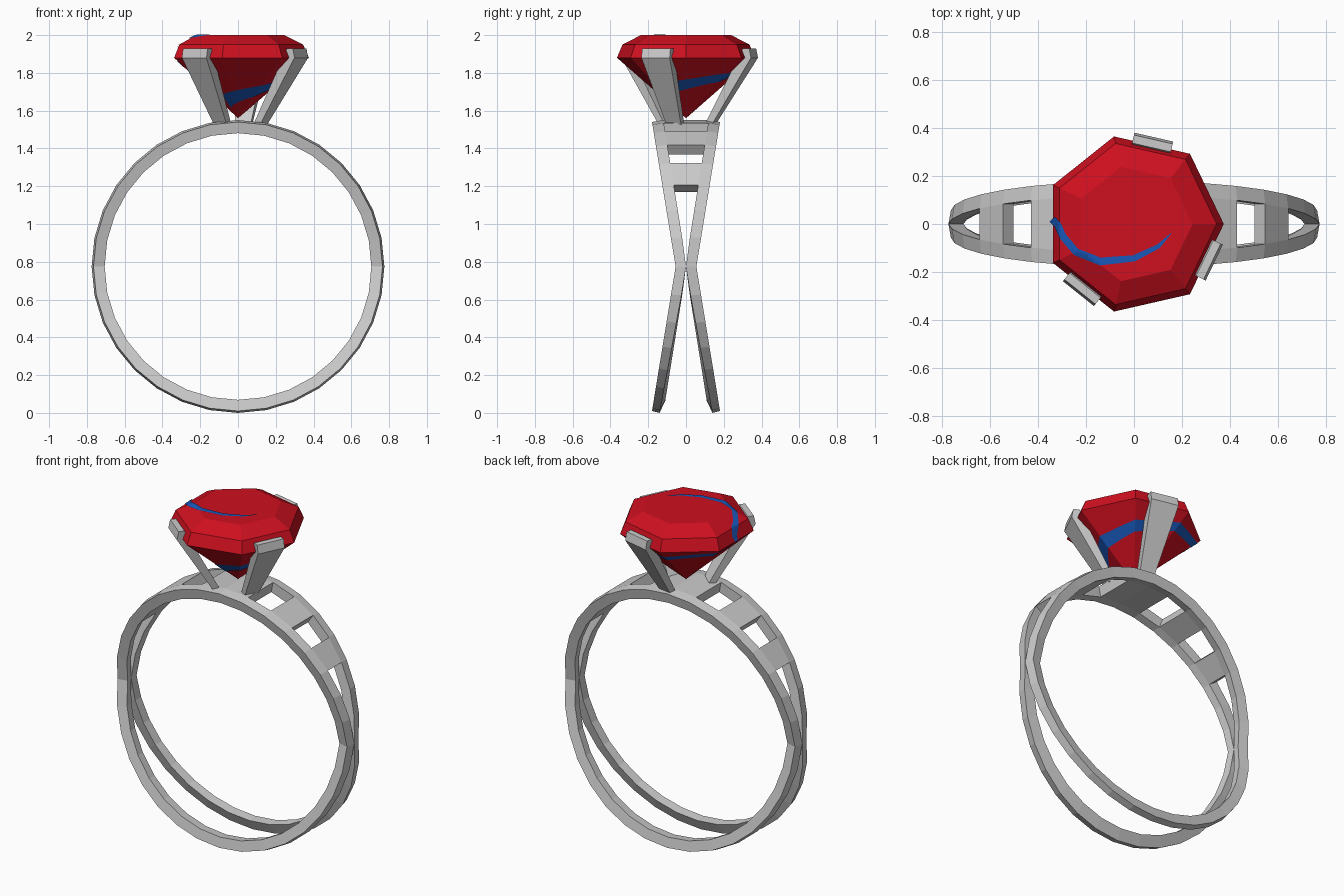
import bpy
from math import pi, cos, sin, atan2, hypot

if "Cube" in bpy.data.objects:
    bpy.data.objects.remove(bpy.data.objects["Cube"])


def material(name, rgb):
    m = bpy.data.materials.new(name)
    m.diffuse_color = (*rgb, 1)
    m.use_nodes = True
    m.node_tree.nodes["Principled BSDF"].inputs["Base Color"].default_value = m.diffuse_color
    return m


def make(name, verts, faces, mat=None):
    me = bpy.data.meshes.new(name)
    me.from_pydata(verts, [], faces)
    me.validate()
    me.update()
    ob = bpy.data.objects.new(name, me)
    bpy.context.collection.objects.link(ob)
    if mat:
        me.materials.append(mat)
    return ob


RED = material("ruby_red", (0.62, 0.005, 0.014))
BLUE = material("stripe_blue", (0.01, 0.1, 0.5))

# Split shank: two bands that pinch together at the sides, 32 segments
N, CZ = 32, 0.775
verts, faces = [], []
for i in range(N):
    a = 2 * pi * i / N                     # measured from the top
    c = abs(cos(a))
    low = 0.02 * c if cos(a) < 0 else 0
    yo, yi = 0.055 + 0.125 * c, max(0.0, 0.124 * c - 0.004)
    section = [(yo, 0.765), (yi + low, 0.775), (yi - low * 0.5, 0.712), (yo - 0.012, 0.706)]
    for s in (1, -1):
        verts += [(r * sin(a), s * y, CZ + r * cos(a)) for y, r in section]


def vid(i, side, k):
    return (i % N) * 8 + side * 4 + k % 4


# segments (either side of the top) where a bridge joins the bands
bridges = {0, 2, 4, N - 1, N - 3, N - 5}
for i in range(N):
    for side in (0, 1):
        for k in range(4):
            if k == 1 and i in bridges:
                continue
            q = [vid(i, side, k), vid(i, side, k + 1), vid(i + 1, side, k + 1), vid(i + 1, side, k)]
            faces.append(q if side == 0 else q[::-1])
    if i in bridges:
        for k, flip in ((1, False), (2, True)):
            q = [vid(i, 0, k), vid(i, 1, k), vid(i + 1, 1, k), vid(i + 1, 0, k)]
            faces.append(q[::-1] if flip else q)
        for j, other, flip in ((i, i - 1, False), (i + 1, i + 1, True)):
            if other % N not in bridges:
                q = [vid(j, 0, 1), vid(j, 0, 2), vid(j, 1, 2), vid(j, 1, 1)]
                faces.append(q[::-1] if flip else q)
make("split_shank", verts, faces)

# Seven-sided gem: table, crown, girdle, pointed pavilion
S = 7
rings = [(0.245, 2.0), (0.345, 1.95), (0.375, 1.88)]
verts = [(r * cos(2 * pi * i / S), r * sin(2 * pi * i / S), z) for r, z in rings for i in range(S)]
verts.append((0, 0, 1.56))
faces = [list(range(S))]
for i in range(S):
    j = (i + 1) % S
    for k in (0, S):
        faces.append([k + i, k + S + i, k + S + j, k + j])
    faces.append([2 * S + i, 3 * S, 2 * S + j])
make("gem", verts, faces, RED)


def hept(t):
    # distance to a unit heptagon's edge in direction t
    return cos(pi / S) / cos(t % (2 * pi / S) - pi / S)


def crown_z(x, y):
    R = hypot(x, y) / hept(atan2(y, x))
    if R < rings[0][0]:
        return 2.0
    for (r0, z0), (r1, z1) in zip(rings, rings[1:]):
        if R <= r1:
            return z0 + (z1 - z0) * (R - r0) / (r1 - r0)
    return 1.88


def ribbon(name, rows):
    w = len(rows[0])
    f = [[i * w + k, i * w + k + 1, (i + 1) * w + k + 1, (i + 1) * w + k]
         for i in range(len(rows) - 1) for k in range(w - 1)]
    make(name, [p for row in rows for p in row], f, BLUE)


# Blue stripe over the crown: x, y, width
path = [(0.155, -0.037, 0.002), (0.10, -0.093, 0.018), (0.0, -0.142, 0.026), (-0.14, -0.155, 0.032),
        (-0.24, -0.115, 0.03), (-0.295, -0.05, 0.03), (-0.315, -0.005, 0.03), (-0.338, 0.02, 0.03)]
fine = []
for p, q in zip(path, path[1:]):
    fine += [[u + (v - u) * t / 4 for u, v in zip(p, q)] for t in range(4)]
fine.append(list(path[-1]))
rows = []
for i, (x, y, w) in enumerate(fine):
    a, b = fine[max(i - 1, 0)], fine[min(i + 1, len(fine) - 1)]
    dx, dy = b[0] - a[0], b[1] - a[1]
    d = hypot(dx, dy)
    row = []
    for t in (0.5, 0.25, 0, -0.25, -0.5):
        px, py = x - dy / d * w * t, y + dx / d * w * t
        row.append((px * 1.01, py * 1.01, crown_z(px, py) + 0.004))
    rows.append(row)
ribbon("crown_stripe", rows)

# Blue stripe spiralling down the pavilion
rows = []
steps = 24
for i in range(steps + 1):
    t = i / steps
    a = pi - t * 6 * 2 * pi / S
    mid, half = 1.865 - 0.215 * t, 0.013 + 0.022 * t
    row = []
    for z in (mid + half, mid - half):
        r = (0.375 * (z - 1.56) / 0.32 + 0.004) * hept(a)
        row.append((r * cos(a), r * sin(a), z))
    rows.append(row)
ribbon("pavilion_stripe", rows)

# Three tapered prongs on alternate gem sides: radius, height, half width
profile = [(0.11, 1.525, 0.043), (0.15, 1.525, 0.043), (0.372, 1.88, 0.083),
           (0.362, 1.93, 0.083), (0.328, 1.93, 0.083)]
n = len(profile)
for idx, edge in enumerate((1.5, 4.5, 6.5)):
    a = edge * 2 * pi / S
    verts = [(r * cos(a) - s * w * sin(a), r * sin(a) + s * w * cos(a), z)
             for s in (-1, 1) for r, z, w in profile]
    faces = [list(range(n)), list(range(2 * n - 1, n - 1, -1))]
    faces += [[k, n + k, n + (k + 1) % n, (k + 1) % n] for k in range(n)]
    make(f"prong_{idx + 1}", verts, faces)
